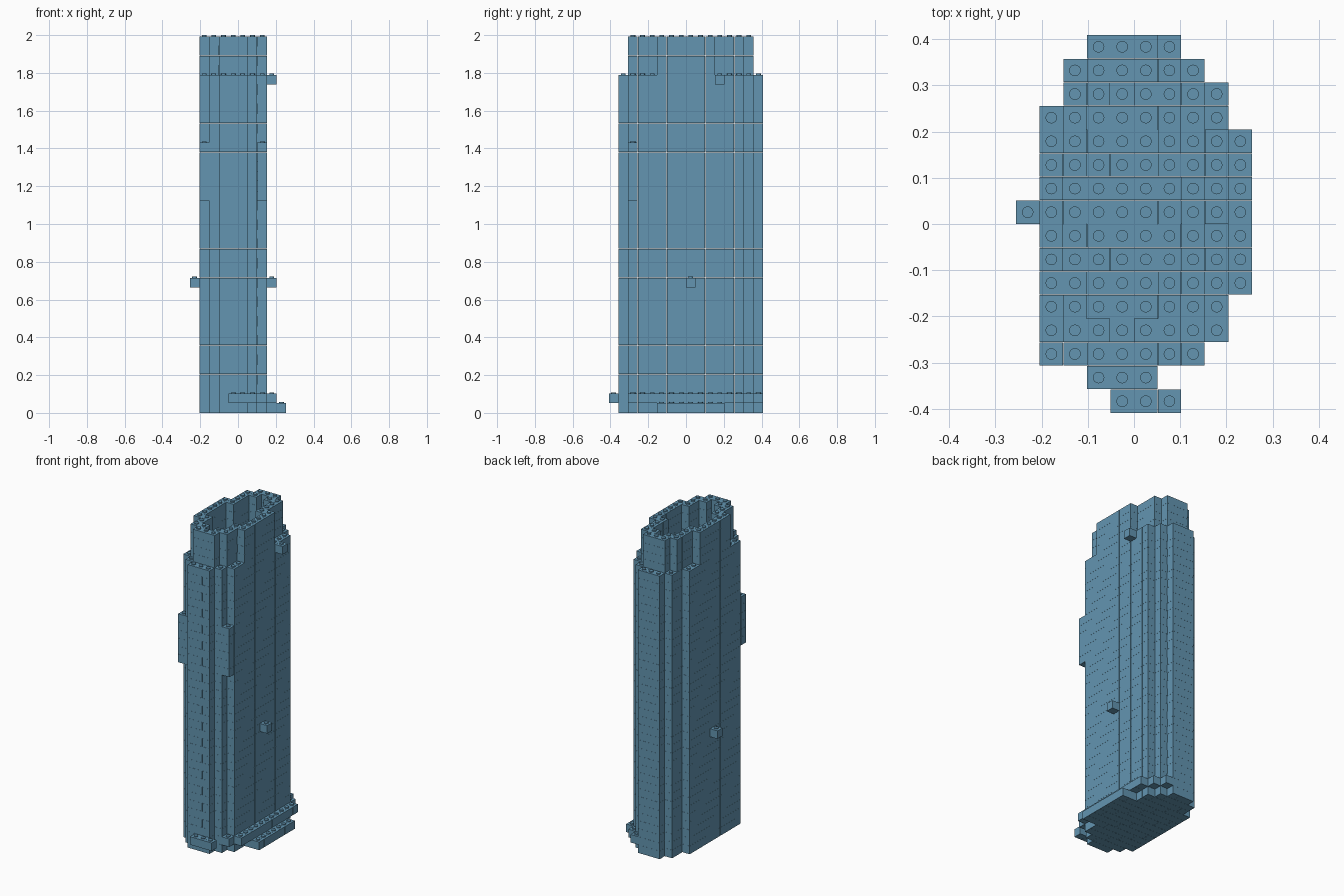
import bpy
import bmesh
from mathutils import Matrix, Vector

P = 0.0511            # brick pitch, also the layer height
GAP = 0.0004          # seam between neighbouring bricks
STUD_R, STUD_H = 0.0125, 0.007
COLS, ROWS, LAYERS = 10, 16, 39
FLOOR = 28            # lowest hollow layer
CROWN = 35            # first layer of the narrower top

old = bpy.data.objects.get("Cube")
if old:
    bpy.data.objects.remove(old, do_unlink=True)

blue = bpy.data.materials.new("steel_blue")
blue.use_nodes = True
colour = (0.125, 0.30, 0.44, 1)
blue.diffuse_color = colour
blue.node_tree.nodes["Principled BSDF"].inputs["Base Color"].default_value = colour


def plan(*bands):
    """Cells from bands of (first row, last row, first column, last column)."""
    return {(c, r) for r0, r1, c0, c1 in bands
            for r in range(r0, r1 + 1) for c in range(c0, c1 + 1)}


def inner(cells):
    """Cells with every neighbour present."""
    return {(c, r) for c, r in cells
            if all((c + i, r + j) in cells for i in (-1, 0, 1) for j in (-1, 0, 1))}


# Floor plans of the stages
body = plan((1, 1, 3, 5), (2, 2, 2, 6), (3, 12, 1, 7), (13, 13, 2, 7),
            (14, 14, 2, 6), (15, 15, 3, 5))
foot = body | plan((5, 11, 8, 9))
plinth = body | plan((0, 0, 4, 6), (2, 2, 2, 7), (3, 13, 7, 8), (14, 14, 2, 7), (15, 15, 3, 6))
crown = plan((2, 2, 3, 5), (3, 4, 2, 6), (5, 10, 1, 7), (11, 13, 2, 6), (14, 14, 3, 5))
well = inner(crown)

layers = []
for k in range(LAYERS):
    cells = foot if k == 0 else plinth if k == 1 else body if k < CROWN else crown
    layers.append(cells - well if k >= FLOOR else set(cells))

# Bricks that stick out of the walls
extras = [set() for _ in range(LAYERS)]
extras[13] = {(0, 8), (8, 8)}
extras[34] = {(8, 11)}
for k in range(22, FLOOR):
    extras[k] = {(1, 2), (7, 2)}


def corner(c, r, k):
    return Vector(((c - COLS / 2) * P, (r - ROWS / 2) * P, k * P))


def add_brick(bm, c0, c1, r, k):
    lo = corner(c0, r, k) + Vector((GAP, GAP, 0 if k == 0 else GAP))
    hi = corner(c1 + 1, r + 1, k + 1) - Vector((GAP, GAP, 0))
    size = Matrix.Diagonal((*(hi - lo), 1))
    bmesh.ops.create_cube(bm, size=1, matrix=Matrix.Translation((lo + hi) / 2) @ size)


def add_layer(bm, cells, k):
    """Fill a layer with bricks up to four cells long, staggered by layer."""
    for r in range(ROWS):
        run = []
        for c in range(COLS + 1):
            if (c, r) in cells:
                run.append(c)
            if run and ((c, r) not in cells or (c + 2 * (k % 2) + r) % 4 == 3):
                add_brick(bm, run[0], run[-1], r, k)
                run = []


def finish(bm, name):
    mesh = bpy.data.meshes.new(name)
    bm.to_mesh(mesh)
    bm.free()
    mesh.materials.append(blue)
    obj = bpy.data.objects.new(name, mesh)
    bpy.context.collection.objects.link(obj)


# Stages of the tower
for name, first, last in (("base_plates", 0, 2), ("tower_body", 2, CROWN),
                          ("tower_crown", CROWN, LAYERS)):
    bm = bmesh.new()
    for k in range(first, last):
        add_layer(bm, layers[k], k)
    finish(bm, name)

# Projecting bricks
bm = bmesh.new()
for k, cells in enumerate(extras):
    for c, r in cells:
        add_brick(bm, c, c, r, k)
finish(bm, "projecting_bricks")

# Studs on every uncovered brick top
bm = bmesh.new()
full = [a | b for a, b in zip(layers, extras)] + [set()]
for k in range(LAYERS):
    for c, r in full[k] - full[k + 1]:
        centre = corner(c + 0.5, r + 0.5, k + 1) + Vector((0, 0, STUD_H / 2))
        bmesh.ops.create_cone(bm, cap_ends=True, segments=16, radius1=STUD_R,
                              radius2=STUD_R, depth=STUD_H,
                              matrix=Matrix.Translation(centre))
finish(bm, "studs")
